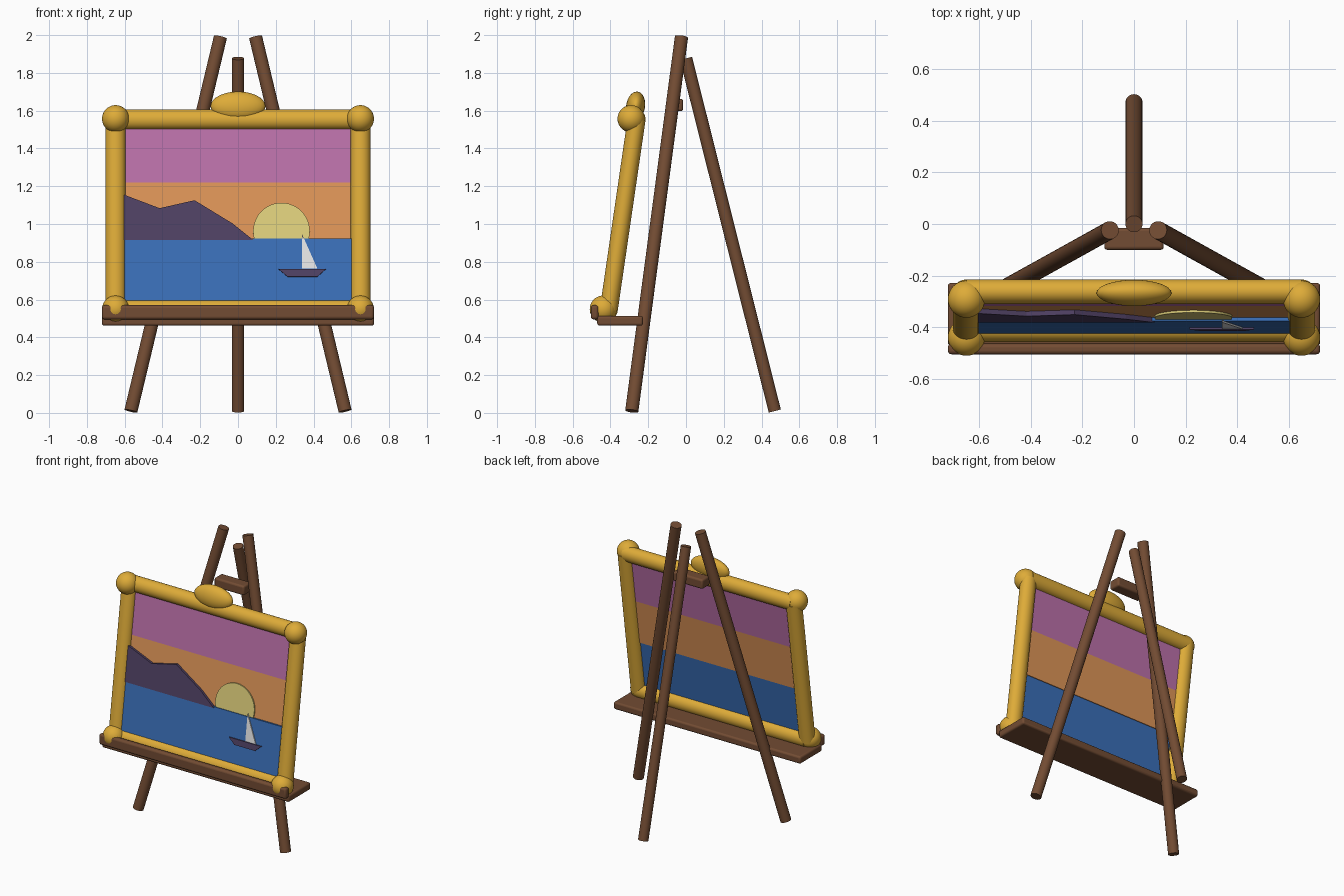
import bpy, bmesh, math
from mathutils import Matrix, Vector

if "Cube" in bpy.data.objects:
    bpy.data.objects.remove(bpy.data.objects["Cube"], do_unlink=True)


def material(name, r, g, b):
    m = bpy.data.materials.new(name)
    m.use_nodes = True
    m.diffuse_color = (r, g, b, 1)
    bsdf = next(n for n in m.node_tree.nodes if n.type == 'BSDF_PRINCIPLED')
    bsdf.inputs["Base Color"].default_value = (r, g, b, 1)
    return m


WOOD = material("brown wood", 0.17, 0.072, 0.033)
GOLD = material("gold", 0.73, 0.41, 0.04)
PINK = material("purple sky", 0.5, 0.165, 0.4)
ORANGE = material("orange sky", 0.73, 0.3, 0.096)
BLUE = material("blue sea", 0.042, 0.16, 0.48)
DARK = material("dark violet", 0.078, 0.052, 0.125)
SUN = material("pale yellow", 0.74, 0.63, 0.2)
WHITE = material("sail white", 0.78, 0.78, 0.78)

# The painting leans back about its bottom rail
TILT = math.radians(8.3)
BASE = 0.545
LEAN = Matrix.Translation((0, -0.409, BASE)) @ Matrix.Rotation(-TILT, 4, 'X')


def up(z):
    """Distance along the leaning picture for a height above the ground."""
    return (z - BASE) / math.cos(TILT)


def finish(name, bm, mat, matrix=Matrix(), smooth=True):
    bmesh.ops.recalc_face_normals(bm, faces=bm.faces)
    bm.transform(matrix)
    mesh = bpy.data.meshes.new(name)
    bm.to_mesh(mesh)
    bm.free()
    mesh.materials.append(mat)
    obj = bpy.data.objects.new(name, mesh)
    bpy.context.collection.objects.link(obj)
    if smooth:
        bpy.ops.object.select_all(action='DESELECT')
        obj.select_set(True)
        bpy.context.view_layer.objects.active = obj
        bpy.ops.object.shade_smooth_by_angle(angle=math.radians(35))
    return obj


def rod(name, a, b, radius, mat, matrix=Matrix(), depth_scale=1):
    a, b = Vector(a), Vector(b)
    axis = b - a
    bm = bmesh.new()
    bmesh.ops.create_cone(bm, cap_ends=True, segments=32, radius1=radius,
                          radius2=radius, depth=axis.length)
    turn = axis.to_track_quat('Z', 'Y').to_matrix().to_4x4()
    bm.transform(turn)
    bm.transform(Matrix.Diagonal((1, depth_scale, 1, 1)))
    return finish(name, bm, mat, matrix @ Matrix.Translation((a + b) / 2))


def ball(name, centre, radii, mat, matrix):
    bm = bmesh.new()
    bmesh.ops.create_uvsphere(bm, u_segments=32, v_segments=20, radius=1)
    bm.transform(Matrix.Translation(centre) @ Matrix.Diagonal((*radii, 1)))
    return finish(name, bm, mat, matrix)


def box(name, low, high, mat, bevel):
    low, high = Vector(low), Vector(high)
    bm = bmesh.new()
    bmesh.ops.create_cube(bm, size=1)
    bm.transform(Matrix.Translation((low + high) / 2)
                 @ Matrix.Diagonal((*(high - low), 1)))
    obj = finish(name, bm, mat)
    mod = obj.modifiers.new("rounded edges", 'BEVEL')
    mod.width, mod.segments = bevel, 3
    return obj


def plate(name, outline, front, back, mat):
    """Flat cut-out in the leaning picture, between two depths."""
    bm = bmesh.new()
    face = bm.faces.new([bm.verts.new((x, back, up(z))) for x, z in outline])
    made = bmesh.ops.extrude_face_region(bm, geom=[face])
    for v in made["geom"]:
        if isinstance(v, bmesh.types.BMVert):
            v.co.y = front
    return finish(name, bm, mat, LEAN, smooth=False)


def band(name, bottom, top, front, back, mat):
    w = 0.61
    plate(name, [(-w, bottom), (w, bottom), (w, top), (-w, top)], front, back, mat)


# Easel legs and crossbar
for side, s in (("left", 1), ("right", -1)):
    rod(f"{side}_front_leg", (s * 0.567, -0.287, 0.01),
        (s * 0.093, -0.024, 1.99), 0.035, WOOD)
rod("back_leg", (0, 0.47, 0.01), (0, 0.0, 1.877), 0.033, WOOD)
box("crossbar", (-0.115, -0.1, 1.597), (0.115, -0.016, 1.663), WOOD, 0.012)

# Tray and its front lip
box("tray", (-0.72, -0.47, 0.462), (0.72, -0.228, 0.513), WOOD, 0.012)
box("tray_lip", (-0.72, -0.504, 0.495), (0.72, -0.463, 0.57), WOOD, 0.014)

# Gilded frame
TOP, EDGE, R = up(1.553), 0.648, 0.053
for side, s in (("left", 1), ("right", -1)):
    rod(f"{side}_frame_post", (s * EDGE, 0, 0), (s * EDGE, 0, TOP), R, GOLD, LEAN, 0.9)
    for end, v in (("top", TOP), ("bottom", 0)):
        ball(f"{side}_{end}_corner_ball", (s * EDGE, -0.029, v), (0.072,) * 3, GOLD, LEAN)
for end, v in (("top", TOP), ("bottom", 0)):
    rod(f"{end}_frame_rail", (-EDGE, 0, v), (EDGE, 0, v), R, GOLD, LEAN, 0.9)
ball("frame_crest", (0, -0.015, up(1.622)), (0.145, 0.05, 0.077), GOLD, LEAN)

# Painted scene, layered from back to front
band("upper_sky", 1.22, 1.53, -0.007, 0.012, PINK)
band("lower_sky", 0.915, 1.22, -0.007, 0.012, ORANGE)
band("sea", 0.56, 0.92, -0.022, 0.006, BLUE)
disc = [(0.23 + 0.15 * math.cos(t), 0.96 + 0.15 * math.sin(t))
        for t in (2 * math.pi * i / 48 for i in range(48))]
plate("sun", disc, -0.016, -0.005, SUN)
plate("mountains", [(-0.605, 0.912), (0.08, 0.912), (-0.03, 1.0), (-0.23, 1.122),
                    (-0.415, 1.08), (-0.605, 1.152)], -0.026, -0.005, DARK)
plate("boat_hull", [(0.262, 0.717), (0.42, 0.717), (0.465, 0.757), (0.215, 0.757)],
      -0.031, -0.02, DARK)
plate("boat_sail", [(0.34, 0.76), (0.42, 0.76), (0.34, 0.94)], -0.029, -0.02, WHITE)
